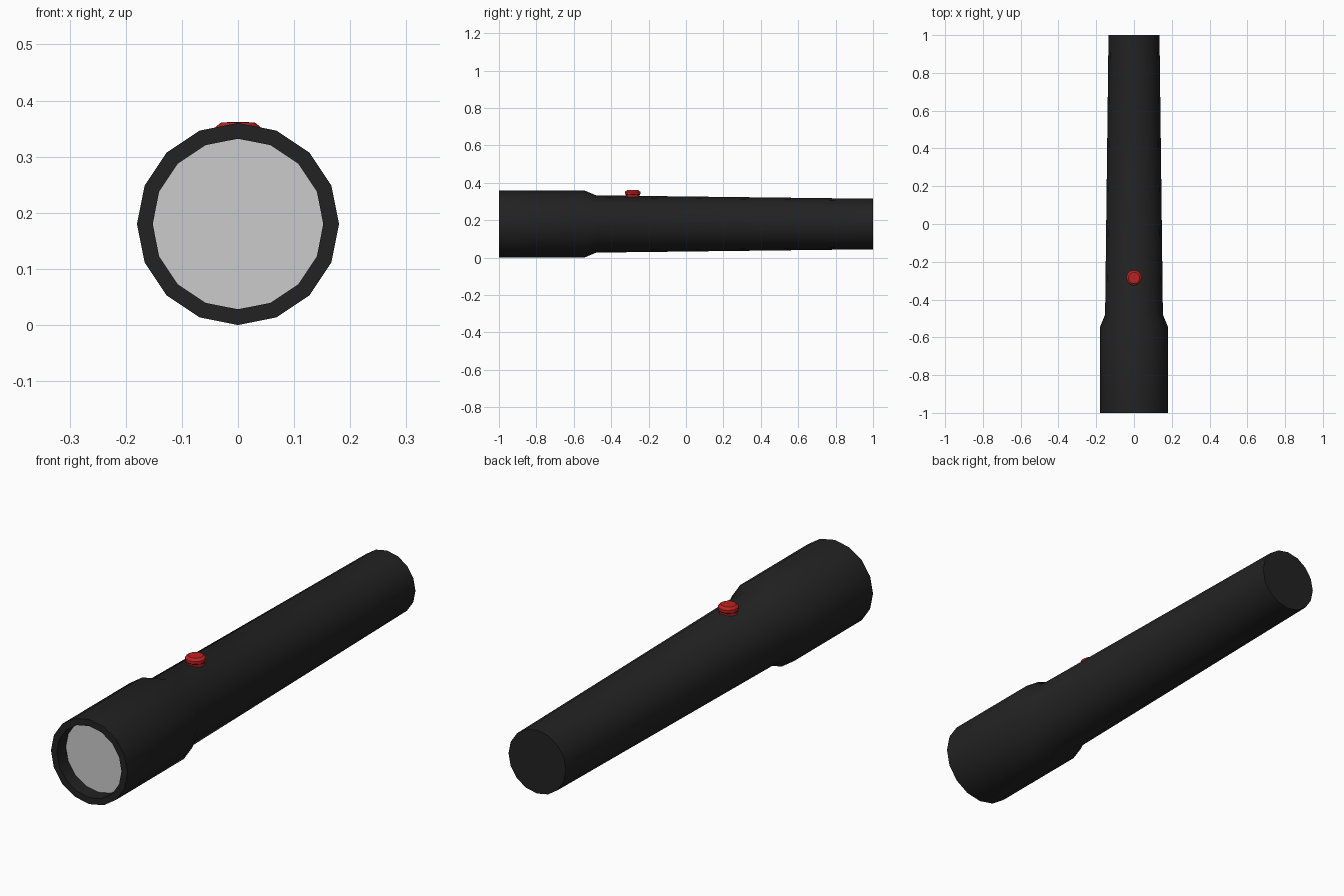
import bpy, bmesh, math
from mathutils import Matrix

cube = bpy.data.objects.get("Cube")
if cube:
    bpy.data.objects.remove(cube)


def material(name, rgb, roughness=0.6):
    mat = bpy.data.materials.new(name)
    mat.use_nodes = True
    mat.diffuse_color = (*rgb, 1)
    shader = mat.node_tree.nodes["Principled BSDF"]
    shader.inputs["Base Color"].default_value = (*rgb, 1)
    shader.inputs["Roughness"].default_value = roughness
    return mat


def lathe(name, profile, sides, matrix, mat):
    """Turn (radius, height) points about local z; a zero radius closes the end."""
    bm = bmesh.new()
    rings = []
    for r, h in profile:
        count = sides if r > 0 else 1
        rings.append([bm.verts.new((r * math.sin(math.tau * i / sides),
                                    r * math.cos(math.tau * i / sides), h))
                      for i in range(count)])
    for a, b in zip(rings, rings[1:]):
        for i in range(sides):
            corners = [a[i % len(a)], a[(i + 1) % len(a)],
                       b[(i + 1) % len(b)], b[i % len(b)]]
            bm.faces.new(list(dict.fromkeys(corners)))
    if len(rings) > 2:
        bmesh.ops.recalc_face_normals(bm, faces=bm.faces[:])
    bm.transform(matrix)
    mesh = bpy.data.meshes.new(name)
    bm.to_mesh(mesh)
    bm.free()
    mesh.materials.append(mat)
    obj = bpy.data.objects.new(name, mesh)
    bpy.context.collection.objects.link(obj)
    bpy.ops.object.select_all(action='DESELECT')
    obj.select_set(True)
    bpy.context.view_layer.objects.active = obj
    bpy.ops.object.shade_smooth_by_angle(angle=math.radians(30))
    return obj


black = material("matte black", (0.016, 0.016, 0.016))
grey = material("lens grey", (0.6, 0.6, 0.6), 0.3)
red = material("button red", (0.5, 0.016, 0.016))

# Local z runs along y, from the lens end to the tail; local y points up
axis = Matrix.Translation((0, 0, 0.18)) @ Matrix.Rotation(-math.pi / 2, 4, 'X') \
    @ Matrix.Rotation(math.pi, 4, 'Z')

# Casing: recessed front, thick rim, wide head, tapered handle, closed tail
casing = [(0, -0.935), (0.152, -0.935), (0.152, -1), (0.18, -1), (0.18, -0.545),
          (0.153, -0.48), (0.135, 1), (0, 1)]
lathe("casing", casing, 16, axis, black)

# Lens plate at the bottom of the recess
lens = [(0, -0.94), (0.152, -0.94), (0.152, -0.936), (0, -0.936)]
lathe("lens", lens, 16, axis, grey)

# Push button on top of the handle
button = [(0, 0.31), (0.037, 0.31), (0.037, 0.335), (0.041, 0.341),
          (0.041, 0.352), (0.03, 0.361), (0, 0.362)]
lathe("button", button, 12, Matrix.Translation((0, -0.285, 0)), red)
